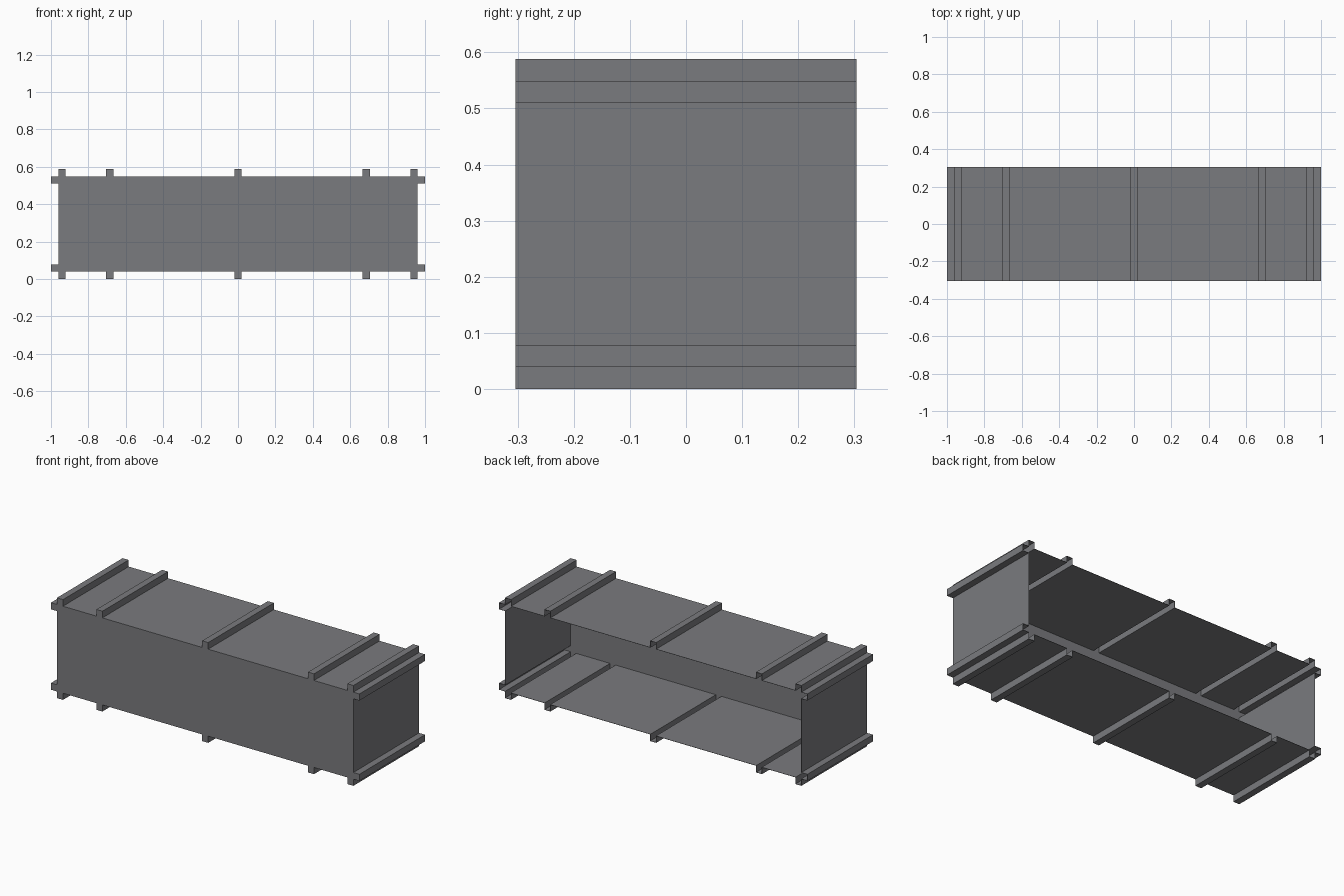
import bpy, bmesh

if "Cube" in bpy.data.objects:
    bpy.data.objects.remove(bpy.data.objects["Cube"])

HALF_DEPTH = 0.304
MID_Z = 0.294         # half height
RIB = 0.039           # rib width and height
X_WALL = 1.0 - RIB    # end wall position
Z_WALL = MID_Z - RIB  # roof / floor offset from the middle

grey = bpy.data.materials.new("mid grey")
grey.diffuse_color = (0.195, 0.197, 0.21, 1)
grey.use_nodes = True
grey.node_tree.nodes["Principled BSDF"].inputs["Base Color"].default_value = grey.diffuse_color


def quarter_profile():
    """Upper right quarter, from roof centre to end wall, with square ribs."""
    pts = []
    for x0, x1 in ((None, RIB / 2), (0.686 - RIB / 2, 0.686 + RIB / 2),
                   (X_WALL - RIB, X_WALL)):
        if x0 is not None:
            pts += [(x0, Z_WALL), (x0, MID_Z)]
        pts += [(x1, MID_Z), (x1, Z_WALL)]
    # rib on the end wall
    pts += [(1.0, Z_WALL), (1.0, Z_WALL - RIB), (X_WALL, Z_WALL - RIB)]
    return pts


# Closed outline by mirroring the quarter
q = quarter_profile()
right = q + [(x, -z) for x, z in reversed(q)]
outline = right + [(-x, z) for x, z in reversed(right)]

# Casing: ribbed sheet wrapped round the box, closed front, open back
bm = bmesh.new()
front = [bm.verts.new((x, -HALF_DEPTH, z + MID_Z)) for x, z in outline]
back = [bm.verts.new((x, HALF_DEPTH, z + MID_Z)) for x, z in outline]
n = len(outline)
for i in range(n):
    j = (i + 1) % n
    bm.faces.new((front[i], front[j], back[j], back[i]))
bm.faces.new(front)
bmesh.ops.recalc_face_normals(bm, faces=bm.faces[:])
# make sure the front panel faces outward (-y)
bm.normal_update()
panel = max(bm.faces, key=lambda f: len(f.verts))
if panel.normal.y > 0:
    bmesh.ops.reverse_faces(bm, faces=bm.faces[:])

mesh = bpy.data.meshes.new("ribbed_casing")
bm.to_mesh(mesh)
bm.free()
mesh.materials.append(grey)
casing = bpy.data.objects.new("ribbed_casing", mesh)
bpy.context.collection.objects.link(casing)

# Thin sheet thickness, grown inward
sheet = casing.modifiers.new("sheet thickness", 'SOLIDIFY')
sheet.thickness = 0.0015
sheet.offset = -1
sheet.use_even_offset = True
